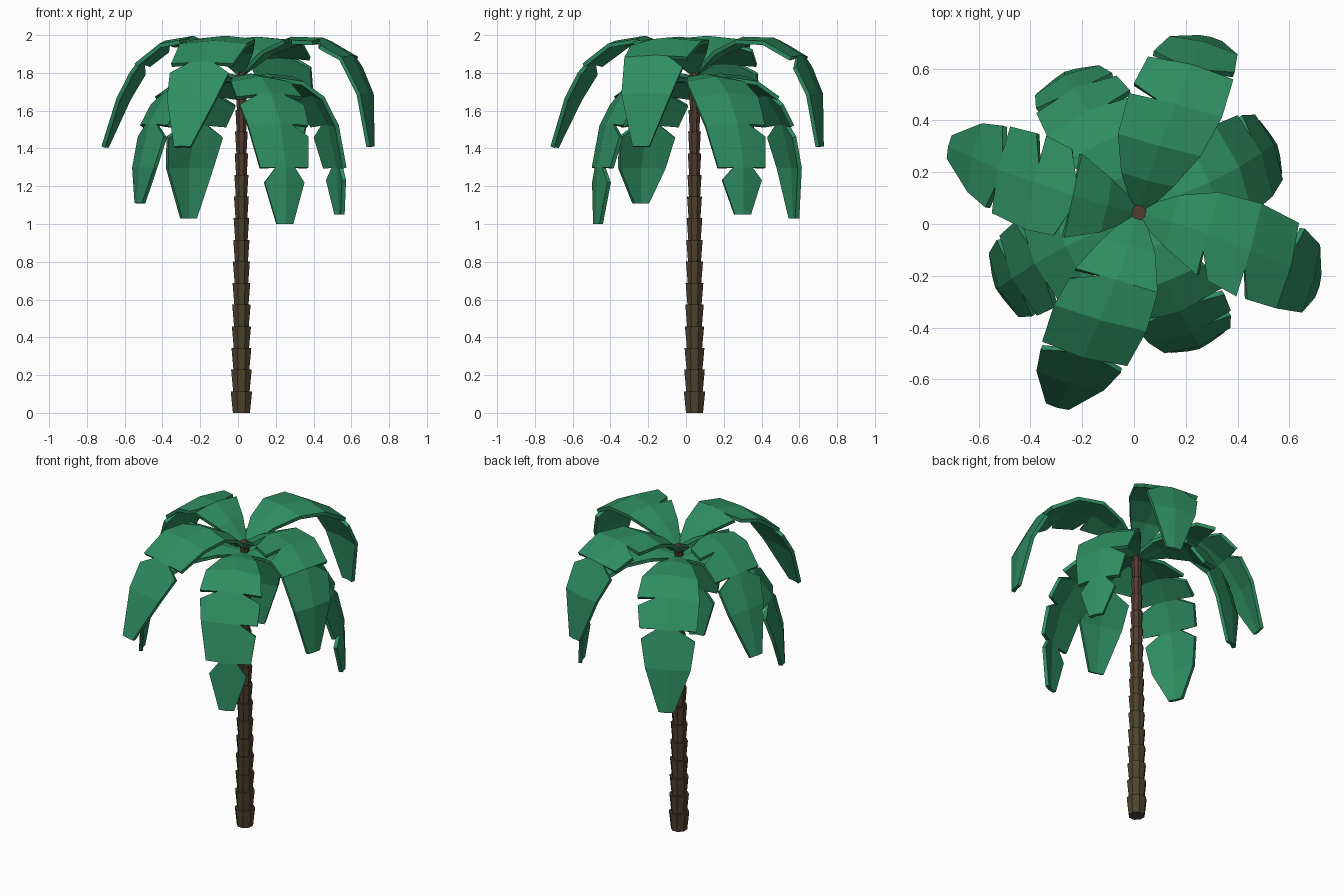
import bpy, bmesh, math
from mathutils import Vector, Matrix

if "Cube" in bpy.data.objects:
    bpy.data.objects.remove(bpy.data.objects["Cube"])

CX, CY = 0.018, 0.045          # trunk axis


def material(name, rgb):
    m = bpy.data.materials.new(name)
    m.diffuse_color = (*rgb, 1)
    m.use_nodes = True
    m.node_tree.nodes["Principled BSDF"].inputs["Base Color"].default_value = m.diffuse_color
    return m


GREEN = material("leaf green", (0.028, 0.270, 0.125))
BARK = [material("olive bark", (0.078, 0.056, 0.028)),
        material("brown bark", (0.080, 0.052, 0.029)),
        material("reddish bark", (0.085, 0.046, 0.030))]


def make_object(name, bm, mats):
    me = bpy.data.meshes.new(name)
    bm.to_mesh(me)
    bm.free()
    for m in mats:
        me.materials.append(m)
    ob = bpy.data.objects.new(name, me)
    bpy.context.collection.objects.link(ob)
    return ob


# Trunk: stacked flaring eight-sided rings, tapering upward
bm = bmesh.new()
RINGS, STEP = 16, 0.1145
for i in range(RINGS):
    r = 0.061 - 0.031 * i / (RINGS - 1)
    geo = bmesh.ops.create_cone(
        bm, cap_ends=True, segments=8, radius1=r * 0.8, radius2=r, depth=STEP,
        matrix=Matrix.Translation((CX, CY, (i + 0.5) * STEP)) @ Matrix.Rotation(math.pi / 8, 4, 'Z'))
    for f in {f for v in geo['verts'] for f in v.link_faces}:
        f.material_index = min(2, i * 3 // RINGS)
make_object("trunk", bm, BARK)

# Frond midrib profiles (radius, height), sideways drift and half widths
ARCHED = [(0.0, 1.80), (0.13, 1.92), (0.27, 1.985), (0.44, 1.98), (0.60, 1.89), (0.695, 1.69), (0.72, 1.41)]
SPLAYED = [(0.0, 1.80), (0.13, 1.92), (0.27, 1.99), (0.43, 1.965), (0.58, 1.855), (0.69, 1.67), (0.79, 1.41)]
LOWER = [(0.0, 1.76), (0.15, 1.79), (0.30, 1.775), (0.43, 1.69), (0.53, 1.53), (0.59, 1.30), (0.60, 1.03)]
DRIFT_UP = [0, 0, -0.01, -0.03, -0.05, -0.075, -0.095]
DRIFT_LOW = [0, 0, 0, 0.01, 0.025, 0.035, 0.03]
WIDTH = [0.02, 0.105, 0.165, 0.185, 0.17, 0.135, 0.045]
INNER, GAP = 0.4, 0.26


def frond(name, path, drift, angle, slits_left, slits_right, fold=0.1, scale=1.0, tip=0.0):
    """Drooping folded leaf; slits are stations where the outer edge is cut."""
    a = math.radians(angle)
    out, side, up = Vector((math.cos(a), math.sin(a), 0)), Vector((-math.sin(a), math.cos(a), 0)), Vector((0, 0, 1))
    base = Vector((CX, CY, 0))
    n = len(path)

    def point(i, u):
        p, q = path[max(i - 1, 0)], path[min(i + 1, n - 1)]
        tan = (out * (q[0] - p[0]) + up * (q[1] - p[1])).normalized()
        normal = side.cross(tan) * -1
        w = WIDTH[i] * u
        z = path[i][1] + (tip if i == n - 1 else 0)
        return (base + out * path[i][0] * scale + up * z
                + side * (w + drift[i]) - normal * abs(w) * fold)

    bm = bmesh.new()
    for s, slits in ((1, slits_left), (-1, slits_right)):
        for i in range(n - 1):
            m0, m1 = point(i, 0), point(i + 1, 0)
            k0, k1 = point(i, s * INNER), point(i + 1, s * INNER)
            e0, e1 = point(i, s), point(i + 1, s)
            if i in slits:
                e0 = e0.lerp(e1, GAP)
            for quad in ((m0, m1, k1, k0), (k0, k1, e1, e0)):
                bm.faces.new([bm.verts.new(v) for v in (quad if s > 0 else quad[::-1])])
    bmesh.ops.remove_doubles(bm, verts=bm.verts, dist=0.0005)
    ob = make_object(name, bm, [GREEN])
    mod = ob.modifiers.new("thickness", 'SOLIDIFY')
    mod.thickness = 0.022
    mod.offset = -0.4


# Upper crown of four, lower crown of four
frond("upper_frond_right", ARCHED, DRIFT_UP, -15, (4,), (2, 3), 0.1, 1.03)
frond("upper_frond_back", ARCHED, DRIFT_UP, 75, (3, 4), (4,))
frond("upper_frond_left", SPLAYED, DRIFT_UP, 168, (2, 4), (2, 3, 4), 0.1, 0.97)
bpy.data.objects["upper_frond_left"].name = "upper_frond_left"
frond("upper_frond_front", SPLAYED, DRIFT_UP, 254, (4,), (2, 4), 0.1, 1.02)
frond("lower_frond_right", LOWER, DRIFT_LOW, 23, (4, 5), (5,), 0.17, 0.98, 0.02)
frond("lower_frond_back", LOWER, DRIFT_LOW, 115, (4,), (3, 4), 0.17, 1.01)
frond("lower_frond_left", LOWER, DRIFT_LOW, 205, (3, 4), (2, 3, 4), 0.17, 1.03, 0.08)
frond("lower_frond_front", LOWER, DRIFT_LOW, 291, (3, 4, 5), (3, 5), 0.17, 0.95, -0.03)
